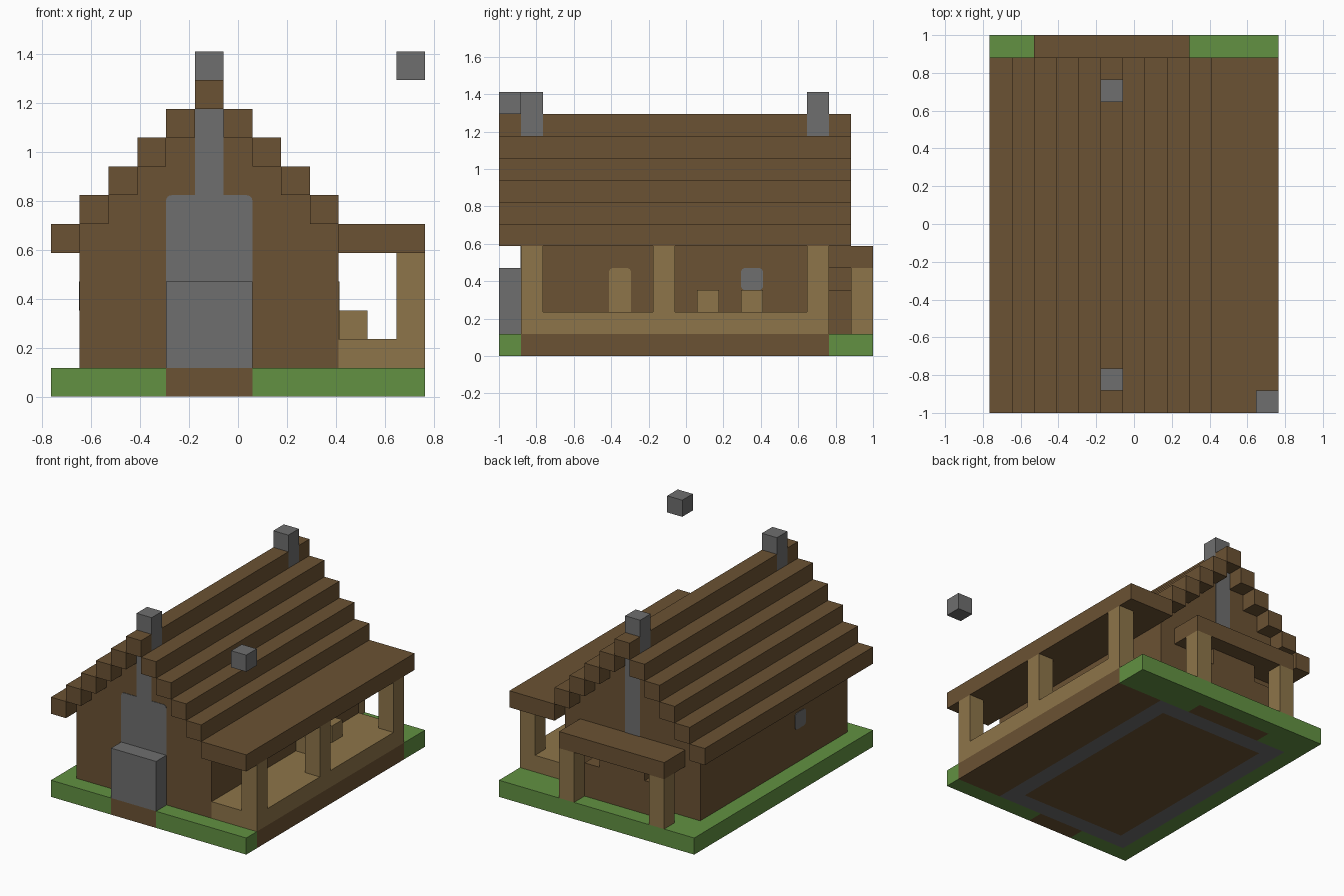
import bpy
import bmesh
from mathutils import Vector

if "Cube" in bpy.data.objects:
    bpy.data.objects.remove(bpy.data.objects["Cube"], do_unlink=True)

U = 2 / 17  # one building block
WIDE, LONG = 13, 17


def material(name, rgb):
    m = bpy.data.materials.new(name)
    m.use_nodes = True
    color = (*rgb, 1)
    m.diffuse_color = color
    m.node_tree.nodes["Principled BSDF"].inputs["Base Color"].default_value = color
    return m


GRASS = material("grass green", (0.122, 0.283, 0.054))
WOOD = material("dark wood", (0.147, 0.084, 0.033))
PLANK = material("light plank", (0.27, 0.178, 0.067))
STONE = material("grey stone", (0.156, 0.156, 0.156))


def add_box(bm, x0, x1, y0, y1, z0, z1):
    """Box given in block units, counted from the front corner."""
    lo = Vector((x0 - WIDE / 2, y0 - LONG / 2, z0)) * U
    hi = Vector((x1 - WIDE / 2, y1 - LONG / 2, z1)) * U
    verts = bmesh.ops.create_cube(bm, size=1)["verts"]
    bmesh.ops.scale(bm, vec=hi - lo, verts=verts)
    bmesh.ops.translate(bm, vec=(lo + hi) / 2, verts=verts)


def part(name, mat, *boxes, round_axis=None):
    bm = bmesh.new()
    for b in boxes:
        add_box(bm, *b)
    if round_axis is not None:
        edges = [e for e in bm.edges
                 if abs((e.verts[0].co - e.verts[1].co).normalized()[round_axis]) > 0.9]
        bmesh.ops.bevel(bm, geom=edges, offset=0.022, segments=4,
                        profile=0.5, affect='EDGES')
    mesh = bpy.data.meshes.new(name)
    bm.to_mesh(mesh)
    bm.free()
    mesh.materials.append(mat)
    obj = bpy.data.objects.new(name, mesh)
    bpy.context.collection.objects.link(obj)
    return obj


# Ground layer: lawn, footings and floors fitted side by side
part("lawn", GRASS,
     (0, 4, 0, 1, 0, 1), (7, 13, 0, 1, 0, 1), (0, 1, 1, 17, 0, 1),
     (1, 3, 15, 16, 0, 1), (8, 13, 15, 16, 0, 1), (1, 13, 16, 17, 0, 1))
part("stone_footing", STONE,
     (1, 10, 1, 2, 0, 1), (1, 10, 14, 15, 0, 1),
     (1, 2, 2, 14, 0, 1), (9, 10, 2, 14, 0, 1))
part("house_floor", WOOD, (2, 9, 2, 14, 0, 1))
part("porch_footing", WOOD, (10, 13, 1, 15, 0, 1))
part("hearth_footing", WOOD, (4, 7, 0, 1, 0, 1))
part("back_step", WOOD, (3, 8, 15, 16, 0, 1))

# House body with stepped gables
part("house_walls", WOOD, (1, 10, 1, 15, 1, 5),
     *[(k + 1, 10 - k, 1, 15, 5 + k, 6 + k) for k in range(5)])

# Stepped roof: one beam per side and level, the lowest covers the porch
for k in range(5):
    part(f"roof_beam_west_{k}", WOOD, (k, k + 1, 0, 16, 5 + k, 6 + k))
    outer = WIDE if k == 0 else 11 - k
    part(f"roof_beam_east_{k}", WOOD, (10 - k, outer, 0, 16, 5 + k, 6 + k))
part("roof_ridge", WOOD, *[(5, 6, a, b, 10, 11) for a, b in ((0, 1), (2, 14), (15, 16))])

# Chimneys, hearth and inlaid stonework
T = 0.03
for name, y in (("front_chimney", 1), ("back_chimney", 14)):
    part(name, STONE, (5, 6, y, y + 1, 10, 12))
part("hearth", STONE, (4, 7, 0, 1, 1, 4))
part("fireplace_panel", STONE, (4, 7, 1 - T, 1 + T, 3.7, 7), round_axis=1)
part("front_flue", STONE, (5, 6, 1 - T, 1 + T, 6.9, 10))
part("back_flue", STONE, (5, 6, 15 - T, 15 + T, 5, 10))
part("smoke_block", STONE, (12, 13, 0, 1, 11, 12))

# Side porch
part("porch_deck", PLANK, (10, 13, 1, 15, 1, 2))
for n, y in enumerate((1, 7, 14)):
    part(f"porch_post_{n}", PLANK, (12, 13, y, y + 1, 2, 5))
for n, y in enumerate((9, 11)):
    part(f"porch_seat_{n}", PLANK, (10, 11, y, y + 1, 2, 3))
part("porch_door", PLANK, (10 - T, 10 + T, 5, 6, 1.5, 4), round_axis=0)
part("porch_window", STONE, (10 - T, 10 + T, 11, 12, 3, 4), round_axis=0)
part("west_window", STONE, (1 - T, 1 + T, 5, 6, 3, 4), round_axis=0)

# Back shelter with its lean-to wall
part("back_awning", WOOD, (2, 9, 15, 17, 4, 5))
for n, x in enumerate((2, 8)):
    part(f"back_post_{n}", PLANK, (x, x + 1, 16, 17, 1, 4))
part("back_bench", WOOD, (3, 8, 15, 16, 1, 3))
part("back_bench_top", WOOD, (4, 7, 15, 16, 3, 4))
